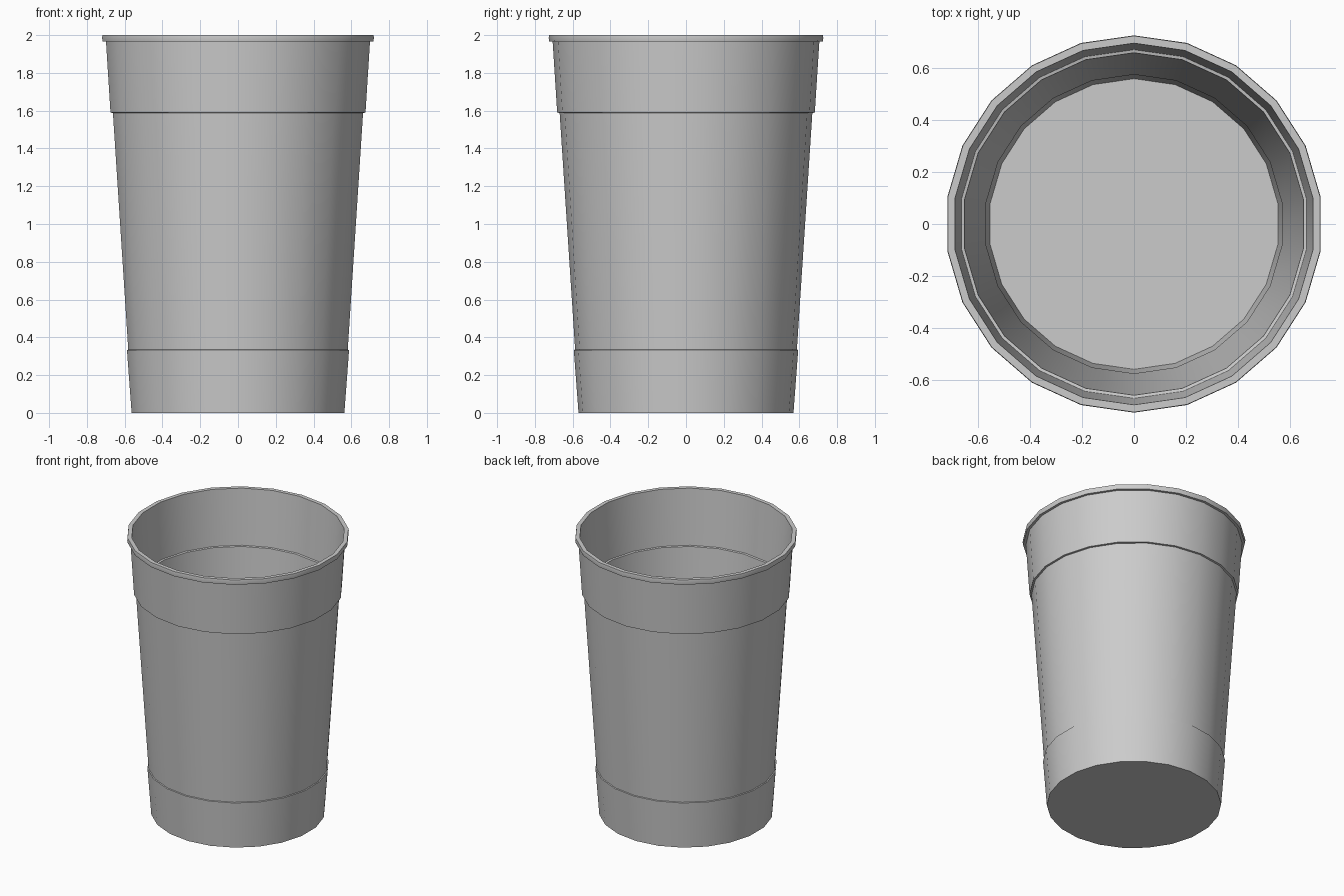
import bpy, bmesh, math

SIDES = 22

cube = bpy.data.objects.get("Cube")
if cube:
    bpy.data.objects.remove(cube, do_unlink=True)

# Single grey plastic
grey = bpy.data.materials.new("grey_plastic")
grey.use_nodes = True
grey.diffuse_color = (0.6, 0.6, 0.6, 1)
grey.node_tree.nodes["Principled BSDF"].inputs["Base Color"].default_value = (0.6, 0.6, 0.6, 1)

# Wall profile (radius, height): up the outside, over the rim, down the inside
outside = [(0.569, 0), (0.594, 0.333), (0.587, 0.335), (0.669, 1.588),
           (0.682, 1.59), (0.706, 1.965)]
rim = [(0.724, 1.965), (0.727, 1.985), (0.725, 2.0), (0.697, 2.0)]
inside = [(0.672, 1.60), (0.660, 1.597), (0.576, 0.325), (0.584, 0.323), (0.56, 0.01)]


def lathe(name, profile):
    """Spin a profile around z and close both of its ends with a disc."""
    bm = bmesh.new()
    rings = []
    for r, z in profile:
        angles = [2 * math.pi * i / SIDES for i in range(SIDES)]
        rings.append([bm.verts.new((r * math.sin(a), r * math.cos(a), z)) for a in angles])
    for low, high in zip(rings, rings[1:]):
        for i in range(SIDES):
            j = (i + 1) % SIDES
            bm.faces.new((low[i], low[j], high[j], high[i]))
    bm.faces.new(rings[0])
    bm.faces.new(rings[-1])
    bmesh.ops.recalc_face_normals(bm, faces=bm.faces)
    mesh = bpy.data.meshes.new(name)
    bm.to_mesh(mesh)
    bm.free()
    obj = bpy.data.objects.new(name, mesh)
    bpy.context.collection.objects.link(obj)
    mesh.materials.append(grey)
    return obj


# Cup with stepped walls, rolled rim and floor
cup = lathe("cup", outside + rim + inside)
bpy.ops.object.select_all(action="DESELECT")
cup.select_set(True)
bpy.context.view_layer.objects.active = cup
bpy.ops.object.shade_smooth_by_angle(angle=math.radians(30))
